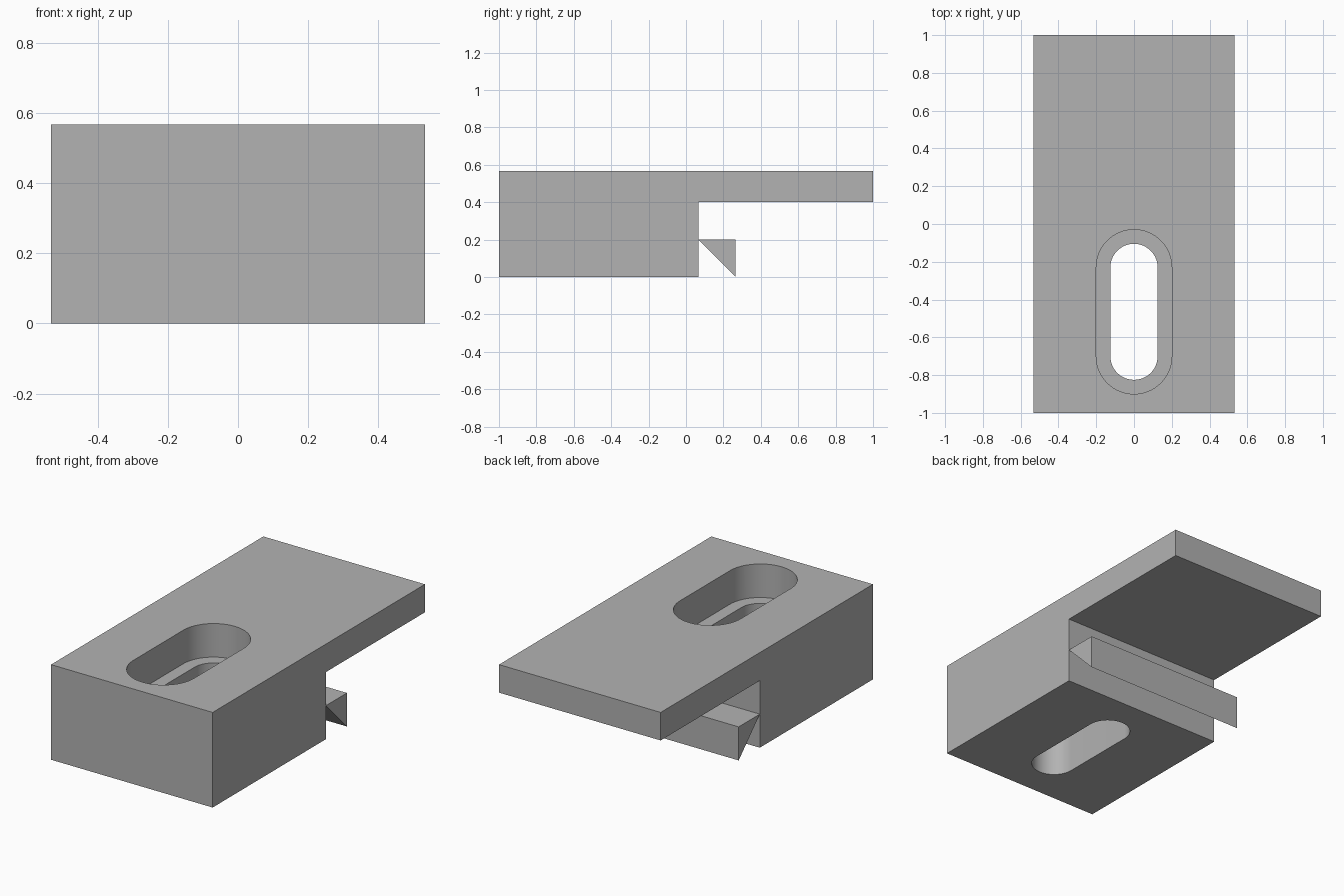
import bpy, bmesh, math
from mathutils import Vector

cube = bpy.data.objects.get("Cube")
if cube:
    bpy.data.objects.remove(cube, do_unlink=True)

WIDTH, HEIGHT = 1.066, 0.567
GREY = (0.448, 0.448, 0.448, 1)

grey = bpy.data.materials.new("grey")
grey.use_nodes = True
grey.diffuse_color = GREY
grey.node_tree.nodes["Principled BSDF"].inputs["Base Color"].default_value = GREY


def extrude(name, points, offset):
    """Solid made by sweeping a flat outline along an offset."""
    bm = bmesh.new()
    face = bm.faces.new([bm.verts.new(p) for p in points])
    swept = bmesh.ops.extrude_face_region(bm, geom=[face])["geom"]
    verts = [v for v in swept if isinstance(v, bmesh.types.BMVert)]
    bmesh.ops.translate(bm, verts=verts, vec=Vector(offset))
    bmesh.ops.recalc_face_normals(bm, faces=bm.faces)
    mesh = bpy.data.meshes.new(name)
    bm.to_mesh(mesh)
    bm.free()
    mesh.materials.append(grey)
    obj = bpy.data.objects.new(name, mesh)
    bpy.context.collection.objects.link(obj)
    return obj


def side_profile(name, outline):
    """Full-width part from a (y, z) outline."""
    return extrude(name, [(-WIDTH / 2, y, z) for y, z in outline], (WIDTH, 0, 0))


def cut_slot(target, radius, bottom, near=-0.7, far=-0.23, steps=32):
    """Cut a round-ended slot from the given height up through the top."""
    points = []
    for centre, start in ((far, 0), (near, math.pi)):
        for i in range(steps + 1):
            a = start + math.pi * i / steps
            points.append((radius * math.cos(a), centre + radius * math.sin(a), bottom))
    cutter = extrude("slot_cutter", points, (0, 0, HEIGHT + 0.1 - bottom))
    cutter.hide_render = True
    mod = target.modifiers.new("slot", "BOOLEAN")
    mod.operation, mod.solver, mod.object = "DIFFERENCE", "EXACT", cutter
    bpy.context.view_layer.objects.active = target
    bpy.ops.object.modifier_apply(modifier=mod.name)
    bpy.data.objects.remove(cutter, do_unlink=True)


# Block with a thin overhanging plate
body = side_profile("clamp_body", [(-1, 0), (0.066, 0), (0.066, 0.4),
                                   (1, 0.4), (1, HEIGHT), (-1, HEIGHT)])

# Through slot with a wider recess above it
cut_slot(body, 0.125, -0.1)
cut_slot(body, 0.2, 0.367)

# Wedge bar along the back of the block
side_profile("wedge_bar", [(0.066, 0.2), (0.265, 0), (0.265, 0.2)])

# Smooth slot walls, sharp edges elsewhere
bpy.ops.object.select_all(action="DESELECT")
body.select_set(True)
bpy.context.view_layer.objects.active = body
bpy.ops.object.shade_smooth_by_angle(angle=math.radians(30))
